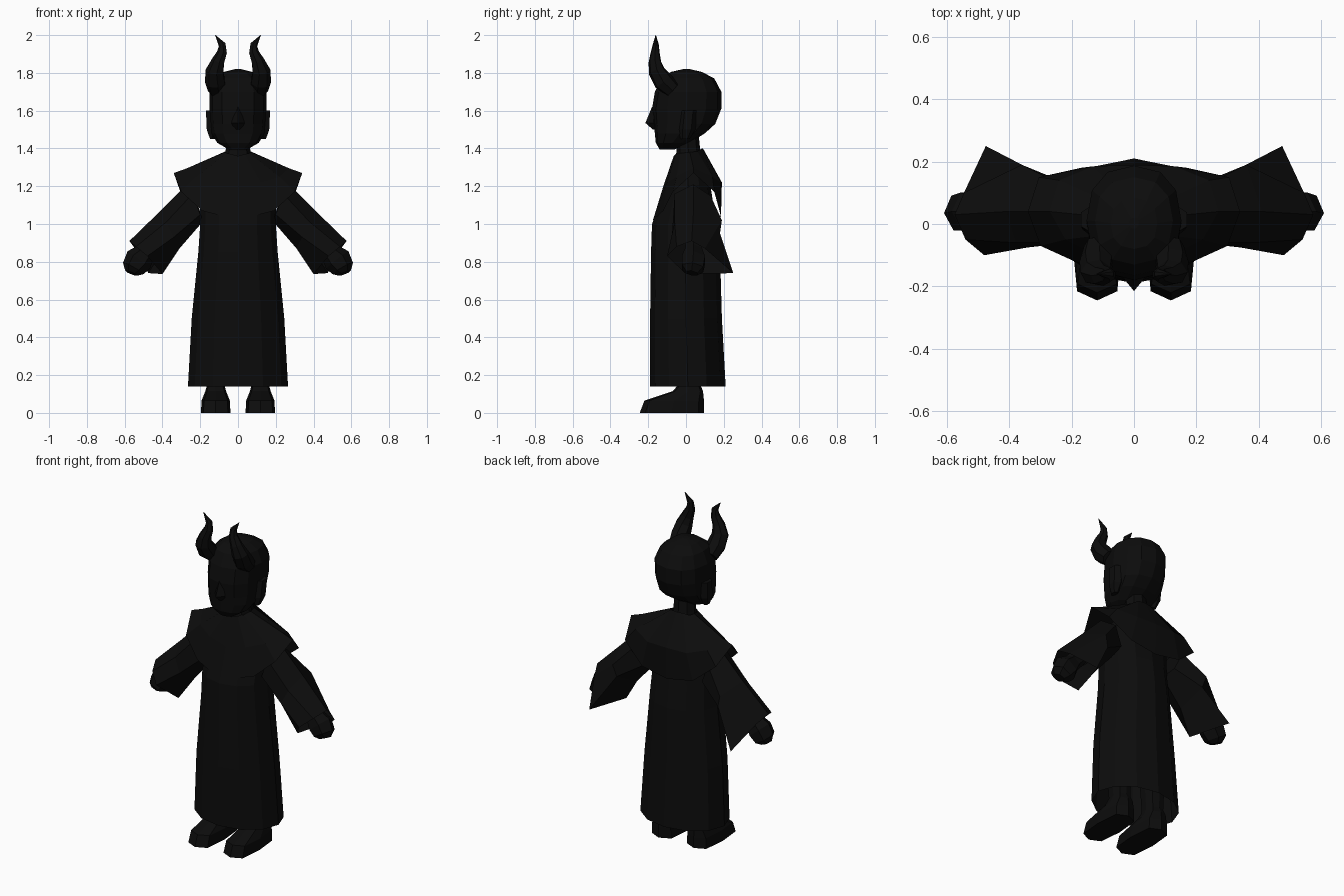
import bpy, bmesh
from math import sin, cos, pi, copysign
from mathutils import Vector

if "Cube" in bpy.data.objects:
    bpy.data.objects.remove(bpy.data.objects["Cube"])

black = bpy.data.materials.new("near_black")
black.use_nodes = True
shade = (0.0037, 0.0037, 0.0037, 1)
black.diffuse_color = shade
black.node_tree.nodes["Principled BSDF"].inputs["Base Color"].default_value = shade
black.node_tree.nodes["Principled BSDF"].inputs["Roughness"].default_value = 1


def skin(name, rings, closed=True, caps=(True, True), side=1):
    """Bridge rings of points into one flat-shaded part; side -1 mirrors it in x."""
    bm = bmesh.new()
    rows = [[bm.verts.new((side * p[0], p[1], p[2])) for p in ring] for ring in rings]
    n = len(rows[0])
    for low, high in zip(rows, rows[1:]):
        for i in range(n if closed else n - 1):
            j = (i + 1) % n
            bm.faces.new((low[i], low[j], high[j], high[i]))
    for row, cap in zip((rows[0], rows[-1]), caps):
        if cap and closed:
            bm.faces.new(row)
    bmesh.ops.recalc_face_normals(bm, faces=bm.faces)
    mesh = bpy.data.meshes.new(name)
    bm.to_mesh(mesh)
    bm.free()
    mesh.materials.append(black)
    obj = bpy.data.objects.new(name, mesh)
    bpy.context.collection.objects.link(obj)
    return obj


def level_rings(levels, n, x=0, power=1.0):
    """Horizontal rings from (height, half width, front y, back y)."""
    rings = []
    for z, rx, front, back in levels:
        ring = []
        for i in range(n):
            a = 2 * pi * i / n - pi / 2
            c, s = [copysign(abs(v) ** power, v) if abs(v) > 1e-6 else 0 for v in (cos(a), sin(a))]
            ring.append((x + rx * c, (front + back) / 2 + (back - front) / 2 * s, z))
        rings.append(ring)
    return rings


def tube_rings(path, n):
    """Rings square to a path of (x, y, z, radius across, radius in depth)."""
    points = [Vector(p[:3]) for p in path]
    rings = []
    for k, (p, spec) in enumerate(zip(points, path)):
        along = (points[min(k + 1, len(path) - 1)] - points[max(k - 1, 0)]).normalized()
        across = Vector((0, 1, 0)).cross(along).normalized()
        depth = along.cross(across)
        rings.append([p + across * spec[3] * cos(2 * pi * i / n)
                      + depth * spec[4] * sin(2 * pi * i / n) for i in range(n)])
    return rings


# Robe, open at the hem
skin("robe", level_rings([
    (.14, .265, -.19, .21), (.5, .245, -.19, .19), (.85, .21, -.185, .18),
    (1, .2, -.18, .16), (1.2, .2, -.11, .13), (1.33, .1, -.07, .1)], 12),
    caps=(False, True))

# Shoulder mantle: half rings at neck, slope and hem, from back to front
mantle = skin("shoulder_mantle", [
    [(0, .09, 1.4), (.04, .085, 1.4), (.065, .06, 1.385), (.07, .02, 1.38),
     (.06, -.03, 1.375), (.035, -.055, 1.37), (0, -.065, 1.36)],
    [(0, .19, 1.22), (.13, .185, 1.22), (.24, .14, 1.25), (.27, .04, 1.295),
     (.22, -.05, 1.25), (.12, -.1, 1.22), (0, -.12, 1.2)],
    [(0, .185, 1.03), (.17, .18, 1.06), (.305, .15, 1.17), (.34, .04, 1.27),
     (.3, -.07, 1.17), (.19, -.12, 1.07), (0, -.175, 1.02)]], closed=False)
mirror = mantle.modifiers.new("mirror", "MIRROR")
mirror.use_clip = True

# Neck and head
skin("neck", level_rings([(1.3, .08, -.06, .1), (1.39, .065, -.05, .075),
                          (1.5, .06, -.06, .065)], 8))
skin("head", level_rings([
    (1.395, .05, -.14, -.06), (1.43, .11, -.16, .02), (1.48, .14, -.165, .1),
    (1.53, .148, -.172, .155), (1.61, .152, -.18, .187), (1.7, .152, -.165, .187),
    (1.77, .125, -.13, .15), (1.805, .075, -.08, .085), (1.82, .015, -.015, .02)],
    12, power=.85))
skin("nose", level_rings([(1.62, .01, -.18, -.15), (1.535, .035, -.215, -.13),
                          (1.5, .02, -.175, -.13)], 4))

for side, label in ((1, "left"), (-1, "right")):
    # Ear
    skin(label + "_ear", level_rings([
        (1.45, .015, -.03, .02), (1.5, .035, -.04, .05), (1.6, .04, -.03, .06)],
        6, x=.135), side=side)
    # Curled horn
    skin(label + "_horn", tube_rings([
        (.115, -.07, 1.71, .045, .045), (.12, -.12, 1.755, .055, .055),
        (.122, -.155, 1.81, .05, .045), (.105, -.165, 1.86, .036, .034),
        (.083, -.163, 1.91, .027, .024), (.083, -.16, 1.95, .02, .016),
        (.12, -.16, 2, .001, .001)], 7), side=side)
    # Wide sleeve with a hanging back corner
    skin(label + "_sleeve", [
        [(.27, .04, 1.21), (.24, -.06, 1.16), (.2, -.06, 1.05),
         (.18, .03, 1.02), (.19, .12, 1.04), (.24, .13, 1.15)],
        [(.41, .04, 1.07), (.38, -.06, 1.01), (.34, -.075, .93),
         (.31, .03, .87), (.34, .18, .95), (.36, .19, 1.02)],
        [(.575, .03, .91), (.54, -.05, .88), (.48, -.1, .83),
         (.4, 0, .735), (.475, .25, .74), (.545, .1, .87)]],
        caps=(True, False), side=side)
    # Hand and forearm
    skin(label + "_hand", tube_rings([
        (.37, .04, .99, .05, .05), (.48, .04, .86, .05, .05),
        (.525, .04, .81, .075, .07), (.555, .035, .765, .062, .065),
        (.565, .03, .74, .035, .035)], 6), side=side)
    # Leg and shoe
    skin(label + "_leg", level_rings([
        (0, .078, -.245, .095), (.065, .075, -.22, .095), (.115, .055, -.07, .09),
        (.15, .045, -.04, .075), (.6, .07, -.06, .08)], 8, x=.118, power=.55), side=side)
